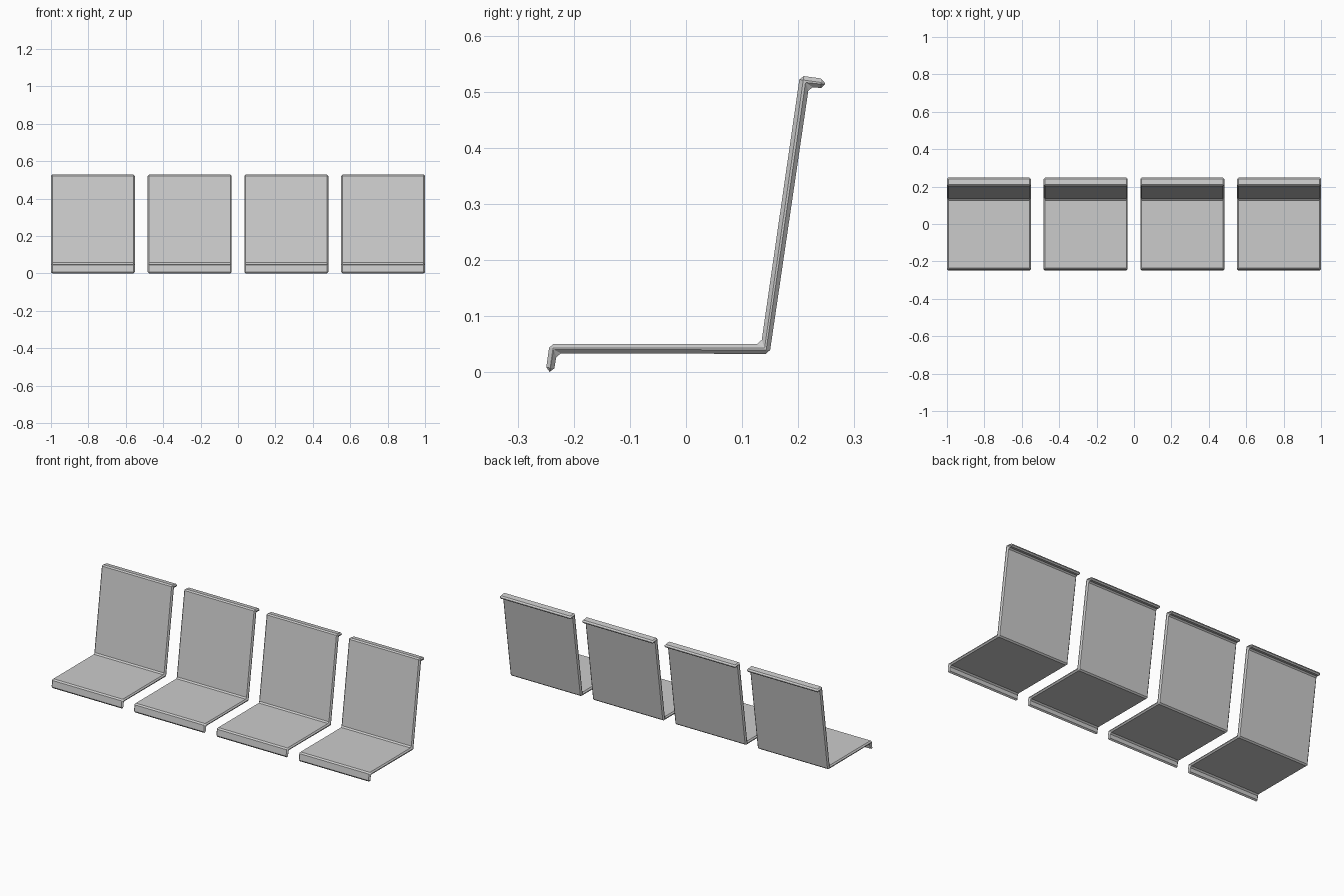
import bpy, bmesh

if "Cube" in bpy.data.objects:
    bpy.data.objects.remove(bpy.data.objects["Cube"])

WIDTH, PITCH, BEVEL = 0.449, 0.517, 0.0075

# Side profile (y, z): front lip, seat pan, raked back, rear hook
PROFILE = [
    (-0.250, 0.002), (-0.243, 0.051), (0.134, 0.051), (0.203, 0.529),
    (0.2475, 0.523), (0.2475, 0.506), (0.219, 0.509), (0.149, 0.033),
    (-0.230, 0.034), (-0.236, 0.000),
]


def seat_shell(name, x):
    """Folded sheet seat: profile extruded sideways with chamfered edges."""
    bm = bmesh.new()
    face = bm.faces.new([bm.verts.new((-WIDTH / 2, y, z)) for y, z in PROFILE])
    side = bmesh.ops.extrude_face_region(bm, geom=[face])
    moved = [g for g in side["geom"] if isinstance(g, bmesh.types.BMVert)]
    bmesh.ops.translate(bm, verts=moved, vec=(WIDTH, 0, 0))
    bmesh.ops.recalc_face_normals(bm, faces=bm.faces)
    mesh = bpy.data.meshes.new(name)
    bm.to_mesh(mesh)
    bm.free()
    ob = bpy.data.objects.new(name, mesh)
    ob.location.x = x
    bpy.context.collection.objects.link(ob)
    mod = ob.modifiers.new("edge_chamfer", "BEVEL")
    mod.width = BEVEL
    mod.segments = 1
    mod.limit_method = 'NONE'
    return ob


# Row of four identical seats
for i in range(4):
    seat_shell(f"seat_{i + 1}", (i - 1.5) * PITCH)
